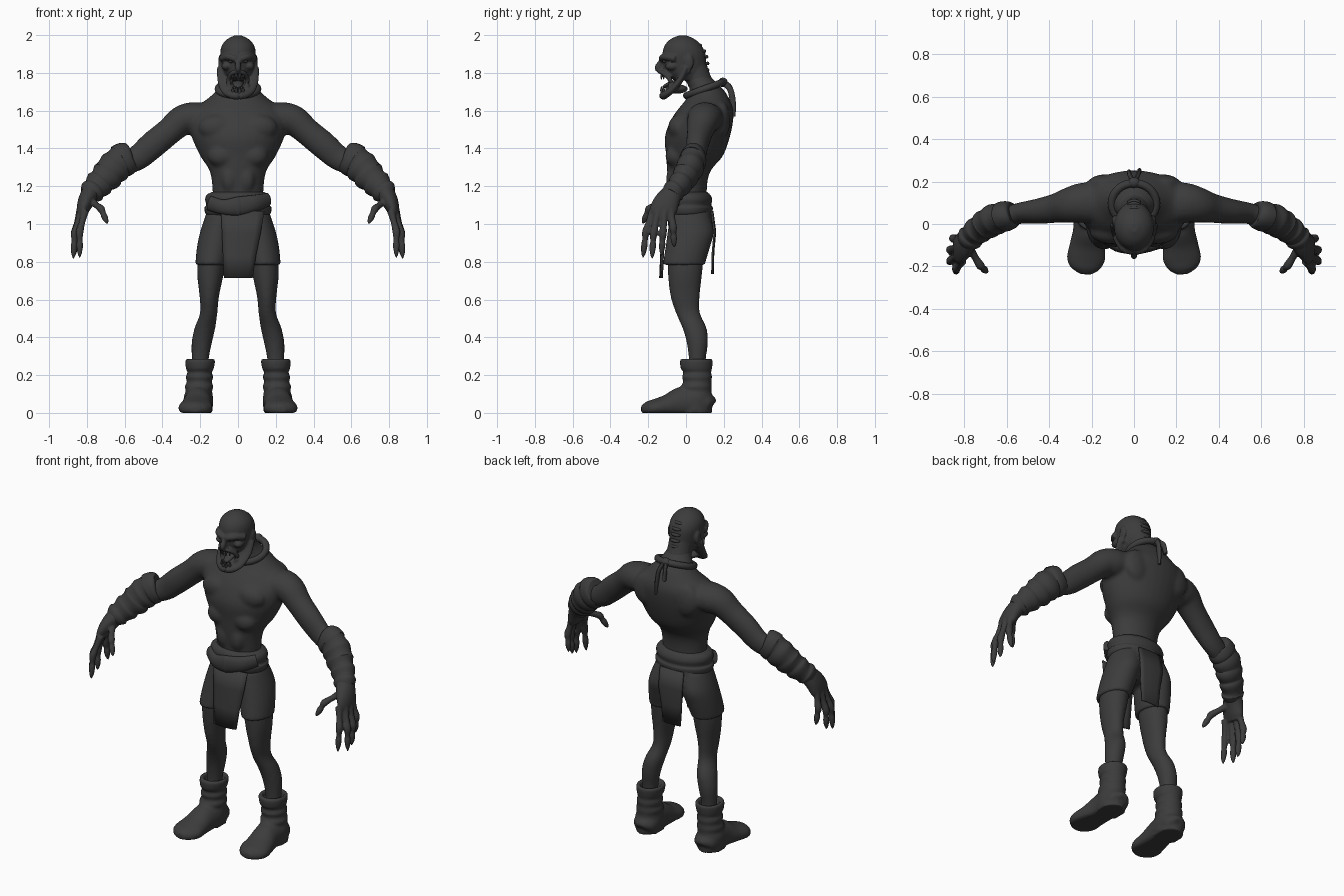
import bpy, bmesh, math
from mathutils import Vector, Matrix

skin = bpy.data.materials.new("charcoal")
skin.diffuse_color = (0.045, 0.045, 0.045, 1)
X, Y, Z = Vector((1, 0, 0)), Vector((0, 1, 0)), Vector((0, 0, 1))


def smooth_path(pts, sub):
    """Catmull-Rom through (x, y, z, ra, rb) points."""
    out = []
    for i in range(len(pts) - 1):
        a, b, c, d = (pts[max(0, min(len(pts) - 1, i + k))] for k in (-1, 0, 1, 2))
        for j in range(sub):
            t = j / sub
            out.append([0.5 * (2 * q + (r - p) * t + (2 * p - 5 * q + 4 * r - s) * t * t
                        + (3 * q - p - 3 * r + s) * t ** 3) for p, q, r, s in zip(a, b, c, d)])
    return out + [list(pts[-1])]


def tube(bm, pts, ref=Y, n=20, sub=4, flat=False, side=1, floor=None):
    """Elliptical sweep; flat keeps every ring level, side=-1 mirrors it."""
    path = smooth_path([(p[0] * side, *p[1:4], p[4] if len(p) > 4 else p[3]) for p in pts], sub)
    rings = []
    for i, p in enumerate(path):
        c = Vector(p[:3])
        t = Z if flat else (Vector(path[min(i + 1, len(path) - 1)][:3])
                            - Vector(path[max(i - 1, 0)][:3])).normalized()
        u = ref.cross(t).normalized()
        v = t.cross(u)
        ring = []
        for k in range(n):
            a = math.tau * k / n
            q = c + u * (p[3] * math.cos(a)) + v * (p[4] * math.sin(a))
            if floor is not None:
                q.z = max(q.z, floor)
            ring.append(bm.verts.new(q))
        rings.append(ring)
    for r, s in zip(rings, rings[1:]):
        for k in range(n):
            bm.faces.new((r[k], r[(k + 1) % n], s[(k + 1) % n], s[k]))
    bm.faces.new(rings[0][::-1])
    bm.faces.new(rings[-1])


def both(bm, pts, **kw):
    for s in (1, -1):
        tube(bm, pts, side=s, **kw)


def blob(bm, loc, size, mirror=False):
    for s in ((1, -1) if mirror else (1,)):
        m = Matrix.Translation((loc[0] * s, loc[1], loc[2])) @ Matrix.Diagonal((*size, 1))
        bmesh.ops.create_uvsphere(bm, u_segments=16, v_segments=10, radius=1, matrix=m)


def finish(name, bm, voxel=0, relax=3):
    """Turn the bmesh into an object; voxel fuses its overlapping parts."""
    bmesh.ops.recalc_face_normals(bm, faces=bm.faces)
    me = bpy.data.meshes.new(name)
    bm.to_mesh(me)
    bm.free()
    me.materials.append(skin)
    ob = bpy.data.objects.new(name, me)
    bpy.context.collection.objects.link(ob)
    bpy.ops.object.select_all(action='DESELECT')
    bpy.context.view_layer.objects.active = ob
    ob.select_set(True)
    if voxel:
        r = ob.modifiers.new("fuse", 'REMESH')
        r.mode, r.voxel_size, r.use_smooth_shade = 'VOXEL', voxel, True
        s = ob.modifiers.new("relax", 'SMOOTH')
        s.factor, s.iterations = 0.5, relax
    else:
        bpy.ops.object.shade_smooth_by_angle(angle=math.radians(50))
    return ob


# Body: torso, neck, arms and legs fused together
bm = bmesh.new()
tube(bm, [(0, .02, 1.02, .13, .10), (0, .01, 1.18, .135, .10), (0, .015, 1.28, .15, .115),
          (0, .045, 1.36, .20, .15), (0, .06, 1.46, .245, .172), (0, .085, 1.55, .265, .165),
          (0, .105, 1.61, .235, .145), (0, .115, 1.66, .165, .115), (0, .11, 1.71, .11, .09),
          (0, .075, 1.76, .075, .075), (0, .05, 1.80, .065, .06)], flat=True, n=32)
both(bm, [(.15, .10, 1.57, .07, .10), (.24, .10, 1.56, .085, .095), (.30, .09, 1.545, .08, .085),
          (.365, .075, 1.49, .072, .07), (.45, .06, 1.42, .073, .06), (.54, .05, 1.345, .066, .05),
          (.64, .02, 1.31, .055, .05)])
both(bm, [(.13, 0, .90, .075, .10), (.145, -.005, .75, .072, .092), (.152, -.005, .62, .052, .078),
          (.155, .01, .53, .046, .064), (.175, .045, .45, .055, .064), (.192, .06, .37, .054, .056),
          (.20, .06, .28, .045, .045), (.20, .06, .2, .045, .045)], flat=True)
blob(bm, (.11, -.035, 1.51), (.10, .06, .07), True)   # chest
blob(bm, (.085, -.055, 1.36), (.075, .055, .06), True)   # rib arch
blob(bm, (.045, -.07, 1.24), (.045, .035, .07), True)   # belly
blob(bm, (.13, .19, 1.55), (.09, .045, .10), True)   # shoulder blades
blob(bm, (.265, .09, 1.60), (.06, .06, .035), True)   # shoulder tips
finish("body", bm, .011, 4)

# Head with an open mouth: skull, cheeks, jaw, brow, nose and ears fused
bm = bmesh.new()
tube(bm, [(0, .02, 1.76, .055, .085), (0, .0, 1.80, .078, .108), (0, -.008, 1.86, .09, .115),
          (0, -.012, 1.91, .094, .112), (0, -.016, 1.95, .083, .094), (0, -.018, 1.98, .055, .062),
          (0, -.018, 1.998, .018, .02)], flat=True, n=28)
tube(bm, [(0, .09, 1.72, .07, .07), (0, .05, 1.80, .07, .075), (0, .03, 1.88, .07, .07)], flat=True)
jaw = [(.072, .0, 1.83, .02, .04), (.07, -.03, 1.765, .018, .04), (.06, -.075, 1.71, .018, .032),
       (.035, -.108, 1.685, .02, .024), (0, -.12, 1.68, .022, .024)]
tube(bm, jaw + [(-p[0], *p[1:]) for p in jaw[-2::-1]], ref=X + Y * .01 + Z * .013, n=14)
blob(bm, (0, -.05, 1.715), (.055, .06, .025))   # mouth floor
both(bm, [(.088, -.055, 1.875, .018), (.05, -.115, 1.885, .018), (.008, -.128, 1.872, .018)], ref=Z, n=12)
tube(bm, [(0, -.115, 1.885, .012), (0, -.138, 1.85, .015), (0, -.145, 1.825, .022, .016),
          (0, -.12, 1.815, .022, .012)], ref=X, n=12)
blob(bm, (.062, -.075, 1.835), (.026, .035, .022), True)   # cheekbones
both(bm, [(0, -.138, 1.805, .012), (.03, -.122, 1.80, .012), (.05, -.085, 1.765, .013),
          (.045, -.085, 1.72, .012)], ref=Z + X * .1, n=10)   # lips
blob(bm, (.093, .015, 1.855), (.012, .026, .042), True)   # ears
blob(bm, (.09, .008, 1.815), (.01, .018, .022), True)
finish("head", bm, .006, 2)

bm = bmesh.new()
blob(bm, (.038, -.113, 1.862), (.014, .012, .009), True)
finish("eyes", bm)

bm = bmesh.new()
for x, y in ((.01, -.13), (.027, -.118)):
    both(bm, [(x, y + .006, 1.80, .008), (x, y, 1.782, .006), (x, y, 1.765, .002)], ref=X, n=8, sub=2)
    both(bm, [(x, y + .005, 1.692, .008), (x, y, 1.71, .007), (x, y, 1.728, .002)], ref=X, n=8, sub=2)
finish("teeth", bm)

bm = bmesh.new()
tube(bm, [(0, -.03, 1.745, .03, .014), (0, -.075, 1.745, .028, .013), (0, -.11, 1.73, .02, .01),
          (0, -.122, 1.72, .008, .005)], ref=Z, n=12)
finish("tongue", bm)

# Ridge of knots down the back of the skull
bm = bmesh.new()
for y, z in ((.072, 1.945), (.093, 1.915), (.105, 1.885), (.11, 1.85), (.11, 1.815), (.108, 1.785)):
    tube(bm, [(-.03, y - .008, z, .004), (-.02, y, z, .008), (0, y + .004, z, .010),
              (.02, y, z, .008), (.03, y - .008, z, .004)], ref=Z, n=8, sub=2)
finish("skull_ridge", bm)

# Neck cord with a knot and two trailing ends
bm = bmesh.new()
loop = [(.105 * math.sin(a), .098 - .095 * math.cos(a), 1.715 - .035 * math.cos(a), .019)
        for a in (math.tau * k / 16 for k in range(17))]
tube(bm, loop, ref=Z, n=12, sub=2)
blob(bm, (0, .195, 1.75), (.03, .025, .025))
tube(bm, [(.005, .20, 1.75, .016, .01), (.02, .235, 1.71, .016, .01), (.025, .248, 1.64, .016, .01),
          (.028, .25, 1.57, .012, .008)], ref=X, n=10)
tube(bm, [(-.005, .20, 1.75, .014, .01), (-.02, .232, 1.72, .016, .01), (-.024, .245, 1.66, .013, .01)],
     ref=X, n=10)
finish("neck_cord", bm)

# Arm wraps with folds
bm = bmesh.new()
both(bm, [(.575, .045, 1.365, .06, .05), (.585, .042, 1.36, .083, .065), (.615, .035, 1.335, .092, .072),
          (.63, .03, 1.325, .082, .066), (.655, .022, 1.30, .09, .074), (.68, .008, 1.275, .08, .068),
          (.695, -.002, 1.255, .086, .07), (.72, -.02, 1.23, .07, .06), (.735, -.03, 1.213, .077, .064),
          (.76, -.052, 1.185, .062, .055), (.772, -.065, 1.172, .068, .06), (.79, -.08, 1.15, .05, .05)], n=24)
finish("arm_wraps", bm)

# Hands with jointed fingers
bm = bmesh.new()
both(bm, [(.77, -.06, 1.18, .05, .05), (.80, -.095, 1.13, .045, .065), (.82, -.118, 1.08, .035, .072),
          (.83, -.125, 1.045, .022, .06)])
for b, m, t in (((.81, -.175, 1.07), (.838, -.212, .96), (.838, -.228, .82)),
                ((.83, -.148, 1.07), (.864, -.172, .95), (.872, -.18, .815)),
                ((.835, -.112, 1.07), (.866, -.122, .95), (.864, -.13, .83)),
                ((.83, -.08, 1.08), (.852, -.068, .98), (.84, -.062, .875)),
                ((.775, -.115, 1.12), (.725, -.195, 1.08), (.69, -.23, 1.0))):
    b, m, t = Vector(b), Vector(m), Vector(t)
    both(bm, [(*b, .022), (*b.lerp(m, .55), .017), (*m, .021), (*m.lerp(t, .3), .015),
              (*m.lerp(t, .5), .018), (*m.lerp(t, .8), .013), (*t, .003)], n=10, sub=3)
finish("hands", bm, .006, 2)

# Shorts
bm = bmesh.new()
tube(bm, [(0, .02, 1.12, .15, .11), (0, .025, 1.04, .17, .122), (0, .03, .97, .175, .122),
          (0, .02, .91, .14, .10)], flat=True, n=28)
both(bm, [(.085, .02, 1.05, .085, .105), (.11, .025, .96, .09, .122), (.125, .01, .88, .092, .118),
          (.14, -.008, .80, .085, .112), (.14, -.008, .783, .083, .11)], flat=True, n=24)
finish("shorts", bm, .01, 2)

# Rolled belt with a front knot
bm = bmesh.new()
tube(bm, [(0, .012, 1.04, .15, .11), (0, .012, 1.055, .172, .125), (0, .012, 1.085, .178, .13),
          (0, .012, 1.10, .168, .122), (0, .012, 1.13, .174, .127), (0, .01, 1.155, .165, .118),
          (0, .01, 1.17, .135, .10)], flat=True, n=32)
tube(bm, [(-.15, -.06, 1.11, .02, .04), (-.08, -.105, 1.09, .025, .04), (.0, -.118, 1.095, .022, .05),
          (.09, -.10, 1.11, .025, .045), (.16, -.045, 1.13, .02, .035)], ref=Z, n=14)
blob(bm, (.0, -.122, 1.095), (.03, .02, .05))
finish("belt", bm)


# Hanging cloths, given as rows of left x, right x, y, z
def cloth(name, rows, bow):
    bm = bmesh.new()
    grid = [[bm.verts.new((x0 + (x1 - x0) * k / 6, y + bow * (k / 3 - 1) ** 2, z)) for k in range(7)]
            for x0, x1, y, z in rows]
    for r, s in zip(grid, grid[1:]):
        for k in range(6):
            bm.faces.new((r[k], r[k + 1], s[k + 1], s[k]))
    ob = finish(name, bm)
    ob.modifiers.new("thickness", 'SOLIDIFY').thickness = .008


cloth("front_cloth", [(-.09, .14, -.122, 1.07), (-.085, .12, -.13, .95),
                      (-.08, .095, -.137, .83), (-.075, .078, -.142, .715)], .012)
cloth("back_cloth", [(-.08, .08, .145, 1.07), (-.08, .08, .16, .96),
                     (-.07, .07, .15, .85), (-.06, .06, .147, .735)], -.006)

# Boots: folded shaft plus a rounded foot
bm = bmesh.new()
both(bm, [(.20, .06, .25, .05, .055), (.20, .058, .285, .06, .066), (.20, .055, .28, .078, .086),
          (.202, .055, .235, .074, .083), (.203, .06, .215, .064, .073), (.204, .058, .19, .073, .08),
          (.205, .06, .165, .066, .074), (.206, .055, .14, .076, .082), (.207, .055, .115, .07, .08),
          (.21, .05, .08, .078, .09), (.21, .05, .0, .075, .088)], flat=True, n=24)
both(bm, [(.205, .138, .035, .03, .035), (.205, .12, .045, .065, .055), (.208, .05, .06, .078, .085),
          (.212, -.03, .05, .075, .085), (.22, -.10, .035, .083, .062), (.226, -.165, .025, .09, .048),
          (.228, -.21, .02, .068, .038), (.23, -.237, .02, .025, .018)], ref=Z, n=24, floor=0)
finish("boots", bm, .009, 1)
